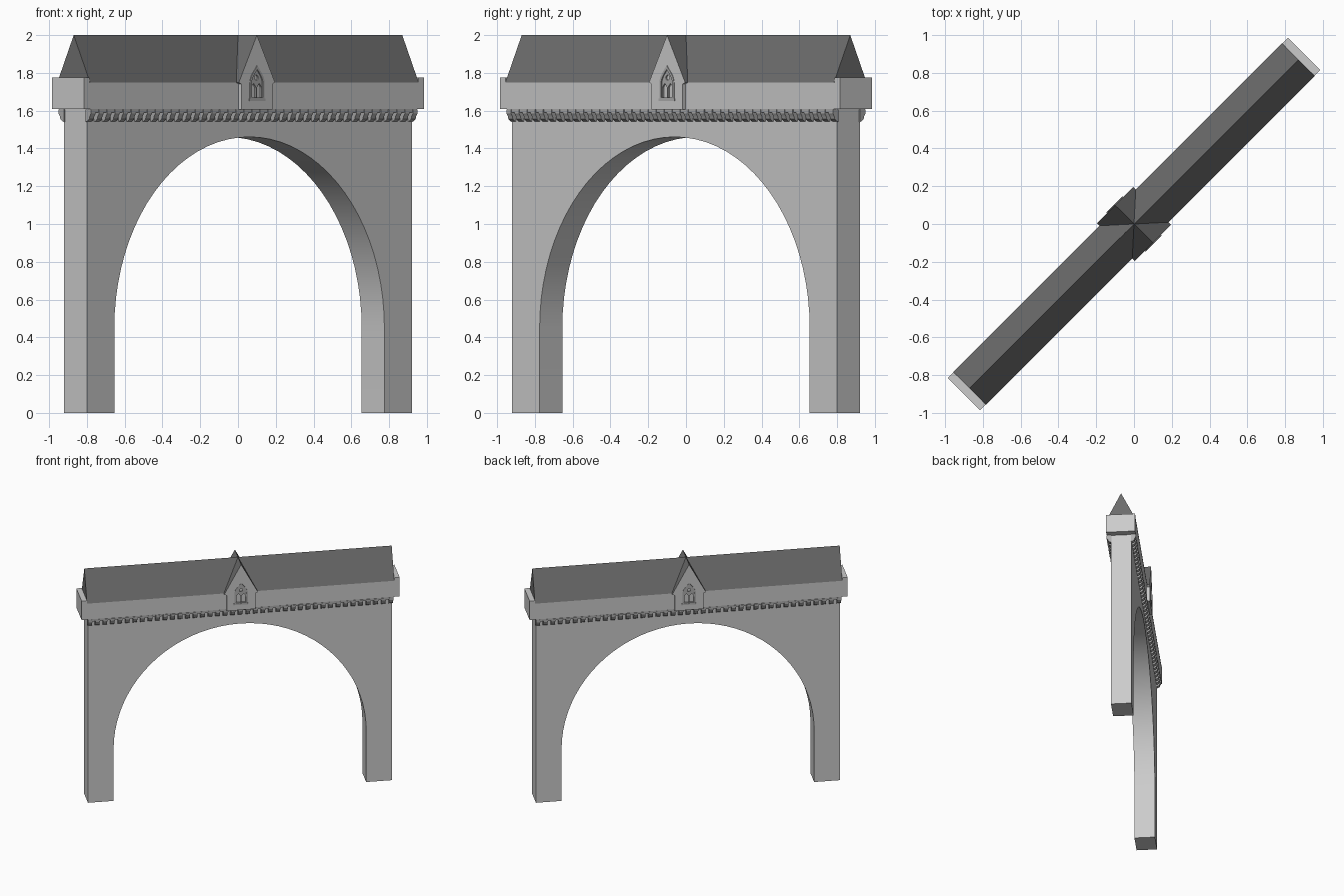
import bpy
from math import pi, sin, cos, radians
from mathutils import Matrix

if "Cube" in bpy.data.objects:
    bpy.data.objects.remove(bpy.data.objects["Cube"])


def material(name, value):
    mat = bpy.data.materials.new(name)
    mat.use_nodes = True
    colour = (value, value, value, 1)
    mat.diffuse_color = colour
    mat.node_tree.nodes["Principled BSDF"].inputs["Base Color"].default_value = colour
    return mat


STONE = material("grey stone", 0.6)
CARVED = material("weathered carved stone", 0.42)
SLATE = material("dark roof slate", 0.15)

DIAGONAL = Matrix.Rotation(pi / 4, 4, 'Z')      # the gateway runs corner to corner
UPRIGHT = Matrix.Rotation(pi / 2, 4, 'X')       # profile plane: length across, height up
SIDEWAYS = Matrix.Rotation(pi / 2, 4, 'Z') @ UPRIGHT  # profile plane: depth across, height up


def slab(name, loops, thick, centre=0.0, frame=UPRIGHT, turn=0.0, mat=STONE):
    """Solid slab from closed outlines; inner outlines are holes."""
    curve = bpy.data.curves.new(name, 'CURVE')
    curve.dimensions = '2D'
    curve.fill_mode = 'BOTH'
    curve.extrude = thick / 2
    for loop in loops:
        spline = curve.splines.new('POLY')
        spline.points.add(len(loop) - 1)
        for point, (a, b) in zip(spline.points, loop):
            point.co = (a, b, 0, 1)
        spline.use_cyclic_u = True
    temp = bpy.data.objects.new(name + " outline", curve)
    bpy.context.collection.objects.link(temp)
    graph = bpy.context.evaluated_depsgraph_get()
    mesh = bpy.data.meshes.new_from_object(temp.evaluated_get(graph))
    bpy.data.objects.remove(temp)
    mesh.transform(frame @ Matrix.Translation((0, 0, centre)))
    mesh.materials.clear()
    mesh.materials.append(mat)
    for face in mesh.polygons:
        face.material_index = 0
    mesh.shade_smooth()
    mesh.set_sharp_from_angle(angle=radians(30))
    obj = bpy.data.objects.new(name, mesh)
    bpy.context.collection.objects.link(obj)
    obj.matrix_world = DIAGONAL @ Matrix.Rotation(turn, 4, 'Z')
    return obj


def slate_slopes(obj):
    """Roof colour on the high faces that look upwards."""
    obj.data.materials.append(SLATE)
    for face in obj.data.polygons:
        if face.normal.z > 0.3 and face.center.z > 1.85:
            face.material_index = 1


def rect(a0, b0, a1, b1):
    return [(a0, b0), (a1, b0), (a1, b1), (a0, b1)]


def lancet(half, bottom, spring, peak, mid=0.0):
    """Pointed arch outline."""
    right = [(half * cos(t * pi / 12) ** 1.2, spring + (peak - spring) * (t / 6) ** 0.85)
             for t in range(6)]
    pts = [(half, bottom)] + right + [(0, peak)]
    pts += [(-a, b) for a, b in reversed(right)] + [(-half, bottom)]
    return [(mid + a, b) for a, b in pts]


# Wall with two legs and a round arch between them
LEG, SPAN, SPRING, WALL_TOP = 1.216, 1.011, 0.45, 1.61
arch = [(SPAN * cos(i * pi / 40), SPRING + SPAN * sin(i * pi / 40)) for i in range(41)]
outline = [(LEG, 0), (LEG, WALL_TOP), (-LEG, WALL_TOP), (-LEG, 0), (-SPAN, 0)]
slab("arched_wall", [outline + arch[::-1] + [(SPAN, 0)]], 0.17)

# Parapet band with raised ends, and the long gabled roof
slab("parapet_band", [rect(-1.24, WALL_TOP, 1.24, 1.752)], 0.24)
for side, label in ((1, "left"), (-1, "right")):
    slab(label + "_parapet_end", [rect(-0.12, WALL_TOP, 0.12, 1.775)], 0.043,
         side * 1.2515, SIDEWAYS)
slab("main_roof", [[(-0.122, 1.75), (0.122, 1.75), (0, 2)]], 2.46, 0, SIDEWAYS, mat=SLATE)

# Cross gable through the middle
gable = [(-0.115, 1.605), (0.115, 1.605), (0.115, 1.74), (0.135, 1.75),
         (0, 2), (-0.135, 1.75), (-0.115, 1.74)]
slate_slopes(slab("gable_core", [gable], 0.25))

# Details repeated on both long faces
bracket = [(-0.08, 1.605), (-0.122, 1.605), (-0.122, 1.585), (-0.112, 1.57),
           (-0.108, 1.555), (-0.095, 1.545), (-0.08, 1.54)]
COUNT, REACH = 41, 1.205
for turn, label in ((0, "front"), (pi, "back")):
    slate_slopes(slab(label + "_gable_face", [gable, lancet(0.048, 1.665, 1.74, 1.83)],
                      0.018, 0.133, turn=turn))
    # Pointed window: frame, two lights, a round eye and a sill
    slab(label + "_window_frame", [lancet(0.055, 1.662, 1.74, 1.84),
                                   lancet(0.042, 1.67, 1.74, 1.82)], 0.012,
         0.139, turn=turn, mat=CARVED)
    lights = [lancet(0.017, 1.67, 1.715, 1.745, m) for m in (-0.021, 0.021)]
    eye = [(0.014 * cos(i * pi / 6), 1.775 + 0.014 * sin(i * pi / 6)) for i in range(12)]
    slab(label + "_window_tracery", [lancet(0.046, 1.666, 1.74, 1.826), eye] + lights,
         0.01, 0.133, turn=turn, mat=CARVED)
    slab(label + "_window_sill", [rect(-0.06, 1.652, 0.06, 1.665)], 0.018, 0.137,
         turn=turn, mat=CARVED)
    # Bracket course under the parapet
    slab(label + "_bracket_strip", [rect(-1.222, 1.59, 1.222, 1.612)], 0.035,
         0.1, turn=turn, mat=CARVED)
    row = slab(label + "_brackets", [bracket], 0.034, -REACH, SIDEWAYS, turn, CARVED)
    array = row.modifiers.new("repeat", 'ARRAY')
    array.count = COUNT
    array.use_relative_offset = False
    array.use_constant_offset = True
    array.constant_offset_displace = (2 * REACH / (COUNT - 1), 0, 0)
